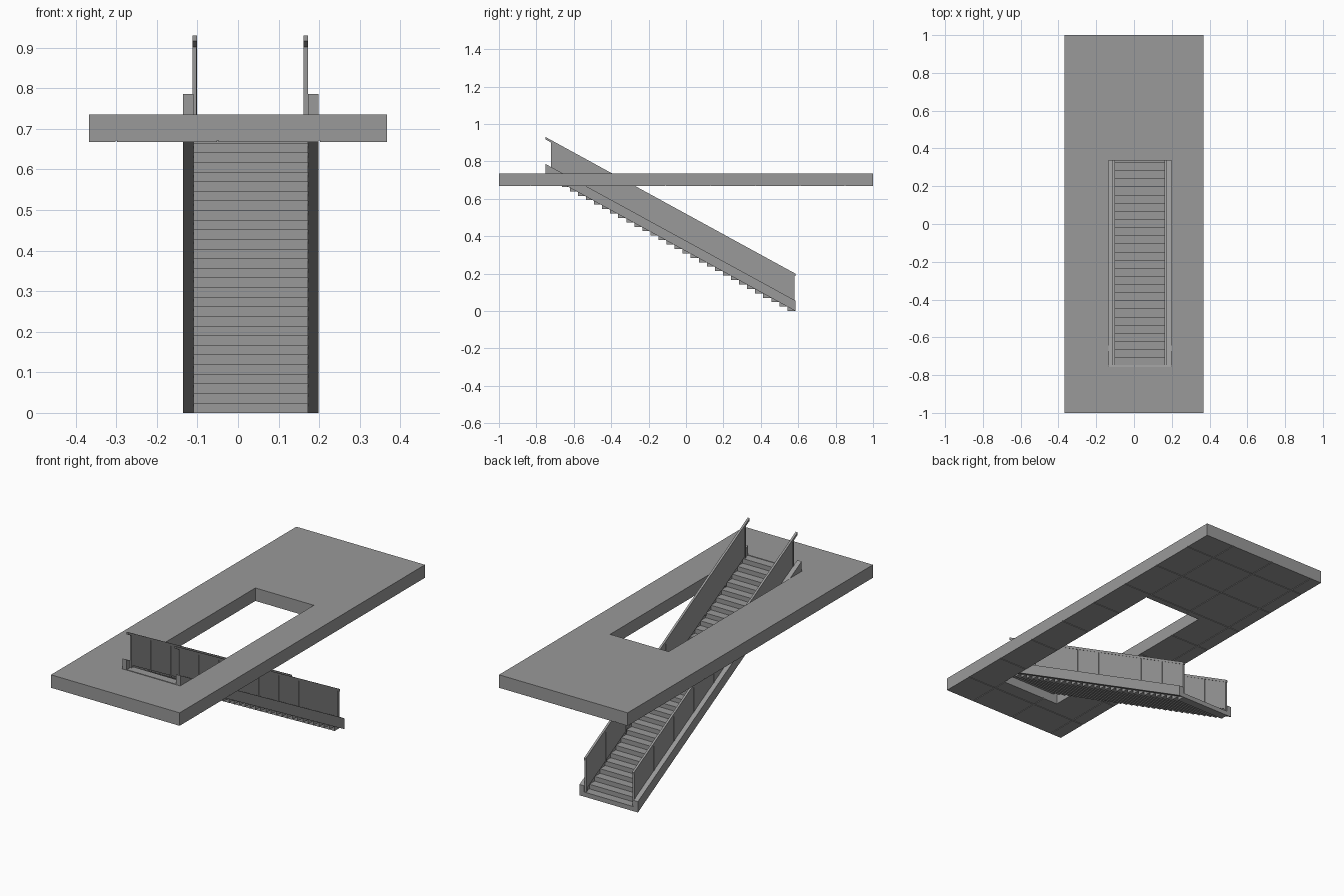
import bpy, bmesh

if "Cube" in bpy.data.objects:
    bpy.data.objects.remove(bpy.data.objects["Cube"])

Y0, Y1 = 0.585, -0.75            # foot and head of the flight
N = 31                           # number of steps
GO, RISE = (Y0 - Y1) / N, 0.735 / N
SLOPE = 0.73 / (Y0 - Y1)

grey = bpy.data.materials.new("mid_grey")
grey.diffuse_color = (0.32, 0.32, 0.32, 1)
grey.use_nodes = True
grey.node_tree.nodes["Principled BSDF"].inputs["Base Color"].default_value = grey.diffuse_color


def finish(name, bm):
    bmesh.ops.recalc_face_normals(bm, faces=bm.faces)
    me = bpy.data.meshes.new(name)
    bm.to_mesh(me)
    bm.free()
    me.materials.append(grey)
    ob = bpy.data.objects.new(name, me)
    bpy.context.collection.objects.link(ob)
    return ob


def prism(bm, x0, x1, profile):
    """Extrude a (y, z) profile from x0 to x1."""
    face = bm.faces.new([bm.verts.new((x0, y, z)) for y, z in profile])
    ext = bmesh.ops.extrude_face_region(bm, geom=[face])
    verts = [g for g in ext["geom"] if isinstance(g, bmesh.types.BMVert)]
    bmesh.ops.translate(bm, verts=verts, vec=(x1 - x0, 0, 0))


def box(bm, x0, x1, y0, y1, z0, z1):
    prism(bm, x0, x1, [(y0, z0), (y1, z0), (y1, z1), (y0, z1)])


def line(y, offset):
    """Height of a line parallel to the flight."""
    return offset + (Y0 - y) * SLOPE


def sloped(bm, x0, x1, ya, yb, low, high):
    prism(bm, x0, x1, [(ya, line(ya, low)), (yb, line(yb, low)),
                       (yb, line(yb, high)), (ya, line(ya, high))])


# Stairwell cutter
bm = bmesh.new()
box(bm, -0.1355, 0.1985, -0.755, 0.335, 0.5, 0.9)
cutter = finish("stairwell_cutter", bm)
cutter.hide_render = True
cutter.hide_viewport = True
cutter.display_type = 'WIRE'


def cut_stairwell(ob):
    mod = ob.modifiers.new("stairwell", 'BOOLEAN')
    mod.operation = 'DIFFERENCE'
    mod.solver = 'EXACT'
    mod.object = cutter


# Floor slab
bm = bmesh.new()
box(bm, -0.367, 0.367, -1, 1, 0.671, 0.735)
cut_stairwell(finish("floor_slab", bm))

# Ceiling tiles with narrow joints
bm = bmesh.new()
xs = [-0.367, -0.3, -0.05, 0.2, 0.367]
ys = [-1] + [-0.83 + 0.24 * i for i in range(8)] + [1]
gap = 0.002
for xa, xb in zip(xs, xs[1:]):
    for ya, yb in zip(ys, ys[1:]):
        box(bm, xa + gap * (xa != xs[0]), xb - gap * (xb != xs[-1]),
            ya + gap * (ya != ys[0]), yb - gap * (yb != ys[-1]), 0.668, 0.6715)
cut_stairwell(finish("ceiling_tiles", bm))

# Steps
bm = bmesh.new()
for i in range(N):
    y = Y0 - i * GO
    box(bm, -0.11, 0.172, y - GO, y, i * RISE, (i + 1) * RISE)
finish("steps", bm)

# Stringers, glass panels, posts and handrail on each side
sides = {"left": (-0.135, -0.110, -0.107), "right": (0.172, 0.198, 0.167)}
for side, (xa, xb, xr) in sides.items():
    bm = bmesh.new()
    sloped(bm, xa, xb, Y0, Y1, 0.0, 0.056)
    finish(side + "_stringer", bm)

    bm = bmesh.new()
    sloped(bm, xr - 0.0055, xr + 0.0055, Y0, Y1, 0.187, 0.2)
    finish(side + "_handrail", bm)

    panels, posts = bmesh.new(), bmesh.new()
    top, bottom, count = 0.58, -0.722, 8
    step = (top - bottom) / count
    for i in range(count):
        a = top - i * step
        sloped(panels, xr - 0.003, xr + 0.003, a - 0.003, a - step + 0.003,
               0.034, 0.189)
    for y in (top, bottom + 0.01):
        sloped(posts, xr - 0.005, xr + 0.005, y, y - 0.01, 0.02, 0.19)
    for i in range(1, count):
        y = top - i * step
        sloped(posts, xr - 0.0045, xr + 0.0045, y + 0.004, y - 0.004, 0.025, 0.19)
    finish(side + "_panels", panels)
    finish(side + "_posts", posts)
